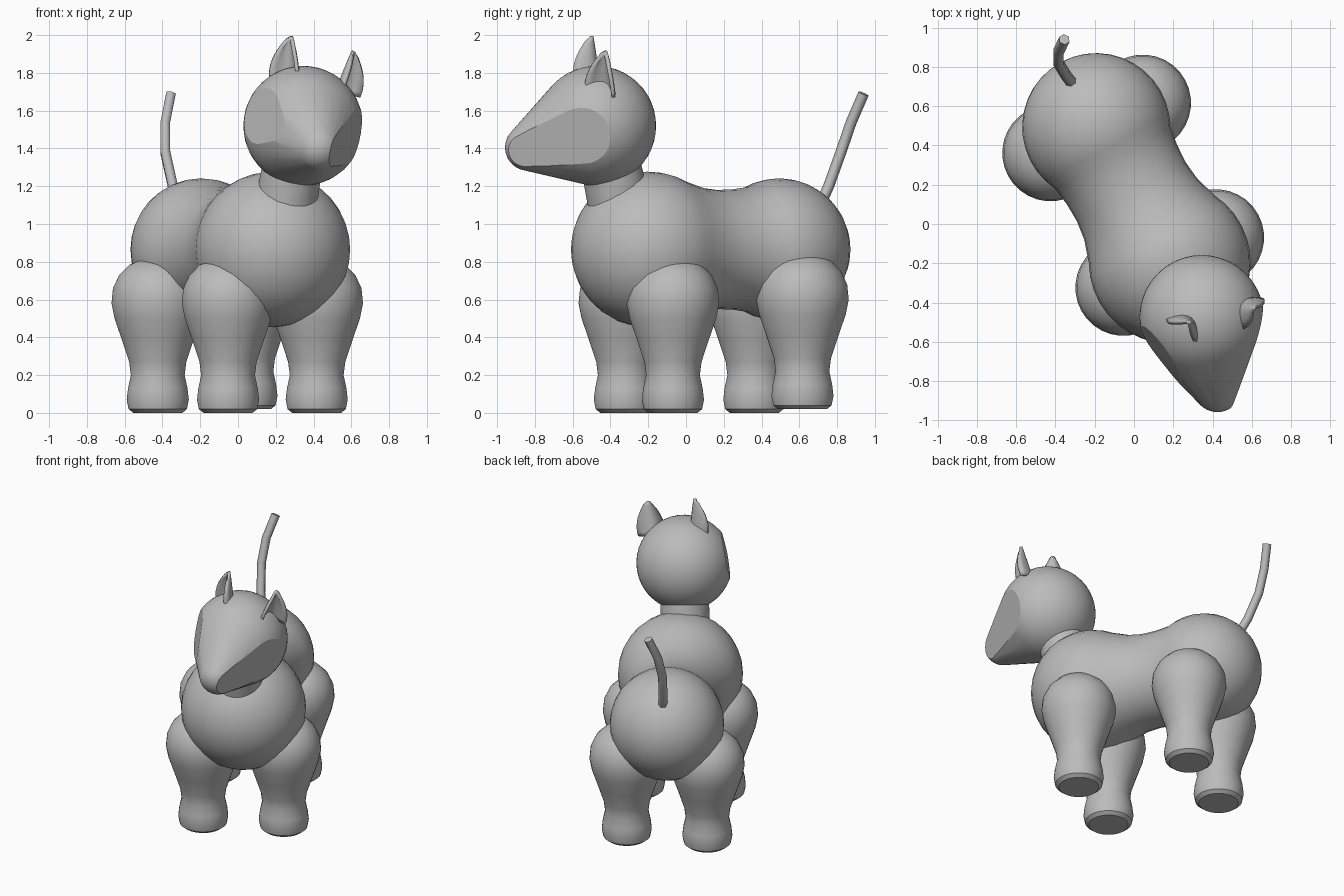
import bpy, bmesh
from math import sin, cos, pi, radians
from mathutils import Matrix, Vector

cube = bpy.data.objects.get("Cube")
if cube:
    bpy.data.objects.remove(cube)

grey = bpy.data.materials.new("plain grey")
grey.use_nodes = True
grey.diffuse_color = (0.5, 0.5, 0.5, 1)
grey.node_tree.nodes["Principled BSDF"].inputs["Base Color"].default_value = (0.5, 0.5, 0.5, 1)

# Turned frame of the body: forward is -y before the turn
TURN = Matrix.Translation((0.058, 0.032, 0)) @ Matrix.Rotation(radians(28.5), 4, 'Z')


def finish(name, bm, matrix=Matrix(), sharp=35):
    bmesh.ops.recalc_face_normals(bm, faces=bm.faces)
    mesh = bpy.data.meshes.new(name)
    bm.to_mesh(mesh)
    bm.free()
    mesh.transform(matrix)
    mesh.materials.append(grey)
    mesh.shade_smooth()
    mesh.set_sharp_from_angle(angle=radians(sharp))
    obj = bpy.data.objects.new(name, mesh)
    bpy.context.collection.objects.link(obj)
    return obj


def lathe(name, profile, matrix, sharp=35, steps=32):
    """Spin (radius, height) points about z."""
    bm = bmesh.new()
    verts = [bm.verts.new((r, 0, h)) for r, h in profile]
    edges = [bm.edges.new(pair) for pair in zip(verts, verts[1:])]
    bmesh.ops.spin(bm, geom=verts + edges, cent=(0, 0, 0), axis=(0, 0, 1),
                   angle=2 * pi, steps=steps)
    bmesh.ops.remove_doubles(bm, verts=bm.verts, dist=0.0005)
    return finish(name, bm, matrix, sharp)


def arc(center, radius, start, end, count=12):
    angles = [radians(start + (end - start) * i / count) for i in range(count + 1)]
    return [(max(0, radius * sin(a)), center - radius * cos(a)) for a in angles]


# Body: round chest, narrow waist, round rump
profile = arc(-0.26, 0.412, 0, 118)
profile += [(0.327, 0.05), (0.315, 0.15), (0.319, 0.25)]
profile += arc(0.525, 0.377, 62, 180)
lathe("body", profile, TURN @ Matrix.Translation((0, 0, 0.865)) @ Matrix.Rotation(-pi / 2, 4, 'X'))

# Legs: bulging thigh, slim ankle, wider paw
leg = [(0, 0), (0.13, 0), (0.155, 0.02), (0.165, 0.07), (0.158, 0.13), (0.143, 0.2),
       (0.152, 0.27), (0.192, 0.39), (0.23, 0.5), (0.246, 0.58), (0.238, 0.66),
       (0.205, 0.73), (0.15, 0.785), (0.08, 0.813), (0, 0.82)]
for side, x in (("left", 0.267), ("right", -0.267)):
    for end, y in (("front", -0.26), ("back", 0.52)):
        lift = 0.02 if (side, end) == ("left", "back") else 0
        lathe(f"{end}_{side}_leg", leg, TURN @ Matrix.Translation((x, y, lift)))

# Neck
low, high = Vector((0.25, -0.35, 1.08)), Vector((0.29, -0.4, 1.32))
axis = high - low
lathe("neck", [(0, 0), (0.165, 0), (0.158, axis.length), (0, axis.length)],
      Matrix.Translation(low) @ axis.to_track_quat('Z', 'Y').to_matrix().to_4x4())

# Head: hull around skull and muzzle, with flattened cheeks
skull = Vector((0.345, -0.475, 1.52))
muzzle = Vector((0.425, -0.835, 1.405))
balls = bmesh.new()
for center, radius in ((skull, 0.317), (muzzle, 0.123)):
    bmesh.ops.create_icosphere(balls, subdivisions=4, radius=radius,
                               matrix=Matrix.Translation(center))
head = bmesh.new()
for v in balls.verts:
    head.verts.new(v.co)
balls.free()
bmesh.ops.convex_hull(head, input=head.verts)
bmesh.ops.delete(head, geom=[v for v in head.verts if not v.link_faces], context='VERTS')
tilt = Matrix.Rotation(radians(11), 3, 'Z') @ Matrix.Rotation(radians(12), 3, 'Y')
for side in (-1, 1):
    normal = (tilt @ Vector((0.9 * side, -0.43, 0))).normalized()
    bmesh.ops.bisect_plane(head, geom=head.verts[:] + head.edges[:] + head.faces[:],
                           plane_co=skull + normal * 0.278, plane_no=normal, clear_outer=True)
    bmesh.ops.holes_fill(head, edges=[e for e in head.edges if e.is_boundary], sides=0)
finish("head", head, sharp=18)


# Ears: cupped pointed leaves
def ear(name, base, yaw, lean, cols=8, rows=8):
    bm = bmesh.new()
    grid = []
    for j in range(rows + 1):
        v = j / rows
        width = 0.02 + 0.07 * (1 - v ** 2.2)
        grid.append([])
        for i in range(cols + 1):
            u = 2 * i / cols - 1
            y = 0.04 - 0.9 * width * u * u - 0.03 * v
            grid[-1].append(bm.verts.new((width * u, y, 0.23 * v - 0.03 * u * u * v)))
    for a, b in zip(grid, grid[1:]):
        for i in range(cols):
            bm.faces.new((a[i], a[i + 1], b[i + 1], b[i]))
    place = (Matrix.Translation(base) @ Matrix.Rotation(radians(lean), 4, 'Y')
             @ Matrix.Rotation(radians(yaw), 4, 'Z'))
    obj = finish(name, bm, place)
    shell = obj.modifiers.new("thickness", 'SOLIDIFY')
    shell.thickness = 0.02
    shell.offset = 0


ear("right_ear", (0.265, -0.51, 1.765), -35, 2)
ear("left_ear", (0.565, -0.435, 1.69), 55, 14)

# Tail: thin bent tube
path = [(-0.31, 0.71, 1.1), (-0.345, 0.755, 1.2), (-0.385, 0.82, 1.38),
        (-0.385, 0.875, 1.54), (-0.355, 0.94, 1.69)]
curve = bpy.data.curves.new("tail", 'CURVE')
curve.dimensions = '3D'
curve.bevel_depth = 0.029
curve.bevel_resolution = 1
curve.use_fill_caps = True
spline = curve.splines.new('POLY')
spline.points.add(len(path) - 1)
for point, co in zip(spline.points, path):
    point.co = (*co, 1)
curve.materials.append(grey)
bpy.context.collection.objects.link(bpy.data.objects.new("tail", curve))
